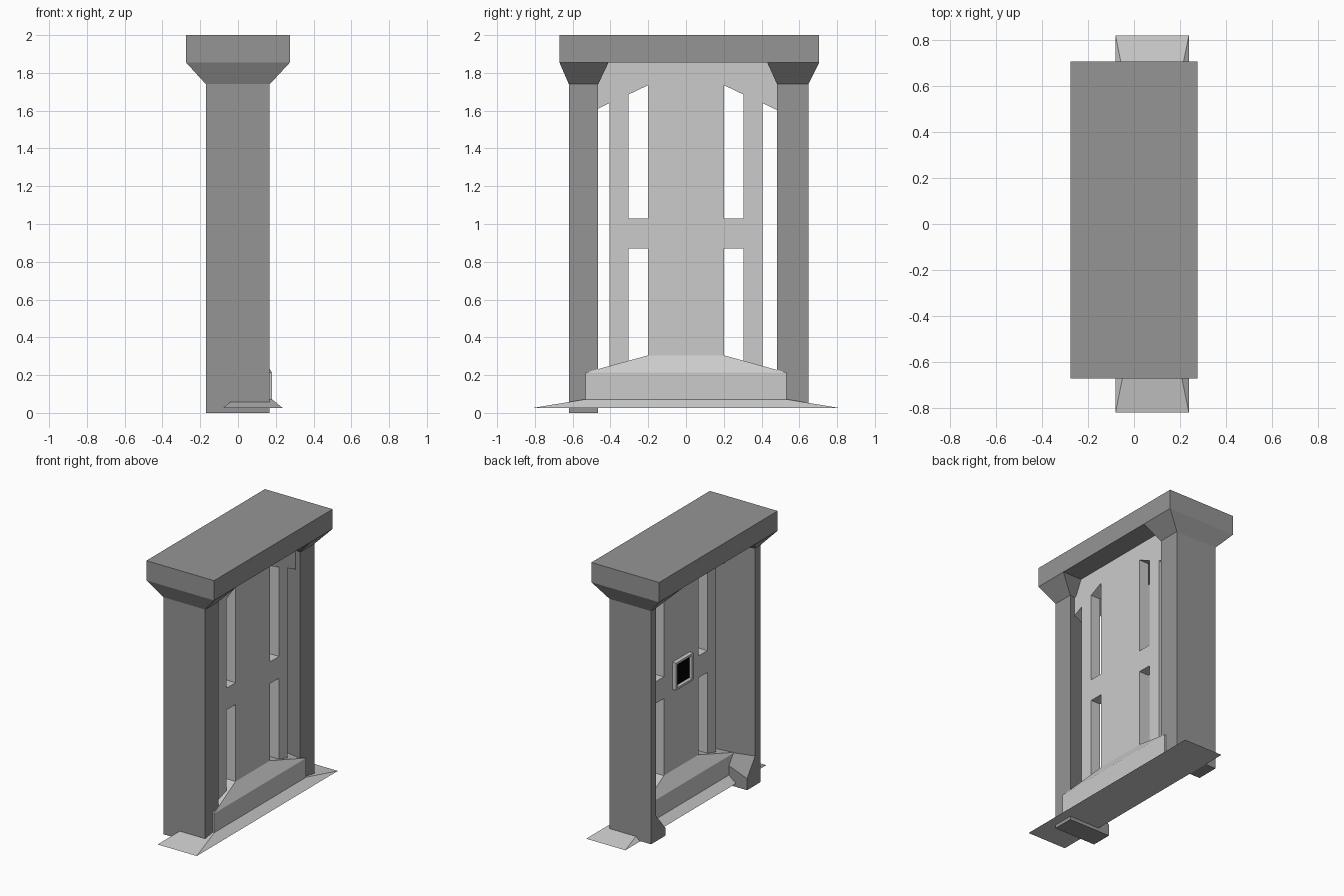
import bpy, bmesh
from mathutils import Vector

if "Cube" in bpy.data.objects:
    bpy.data.objects.remove(bpy.data.objects["Cube"])

DARK = (.3, .3, .3, 1)
mats = {}


def finish(bm, name, color=None):
    bmesh.ops.recalc_face_normals(bm, faces=bm.faces[:])
    me = bpy.data.meshes.new(name)
    bm.to_mesh(me)
    bm.free()
    ob = bpy.data.objects.new(name, me)
    bpy.context.collection.objects.link(ob)
    if color:
        if color not in mats:
            mats[color] = bpy.data.materials.new("dark_stone" if color == DARK else "black_glass")
            mats[color].diffuse_color = color
        me.materials.append(mats[color])
    return ob


def rect(x0, x1, y0, y1, z):
    return [(x0, y0, z), (x1, y0, z), (x1, y1, z), (x0, y1, z)]


def square_yz(x, half, z):
    return [(x, sy * half, z + sz * half) for sy, sz in ((-1, -1), (1, -1), (1, 1), (-1, 1))]


def loft(name, rings, color=None):
    """Skin a stack of four-point rings and cap both ends."""
    bm = bmesh.new()
    vs = [[bm.verts.new(p) for p in r] for r in rings]
    for a, b in zip(vs, vs[1:]):
        for i in range(4):
            j = (i + 1) % 4
            bm.faces.new((a[i], a[j], b[j], b[i]))
    bm.faces.new(vs[0])
    bm.faces.new(vs[-1])
    return finish(bm, name, color)


def extrude_x(name, loops, x0, x1):
    """Fill (y, z) loops, inner loops being holes, and extrude along x."""
    bm = bmesh.new()
    for loop in loops:
        vs = [bm.verts.new((x0, y, z)) for y, z in loop]
        for i, v in enumerate(vs):
            bm.edges.new((v, vs[(i + 1) % len(vs)]))
    bmesh.ops.triangle_fill(bm, use_beauty=True, edges=bm.edges[:])
    ext = bmesh.ops.extrude_face_region(bm, geom=bm.faces[:])
    verts = [g for g in ext["geom"] if isinstance(g, bmesh.types.BMVert)]
    bmesh.ops.translate(bm, vec=Vector((x1 - x0, 0, 0)), verts=verts)
    return finish(bm, name)


# Lintel slab
loft("lintel", [rect(-.275, .275, -.67, .705, 1.855), rect(-.275, .275, -.67, .705, 2)], DARK)


# Pillars: inner side tapers towards the back, above a full-width foot
def pillar(name, base, outer, inner, back_inner, cap_outer, cap_inner):
    b, f = -.17, .168

    def ring(z, yb):
        return [(b, outer, z), (f, outer, z), (f, inner, z), (b, yb, z)]
    bm = bmesh.new()
    P, F = bm.verts.new, bm.faces.new
    floor = [P(p) for p in ring(base, inner)]
    neck = [P(p) for p in ring(1.74, back_inner)]
    top = [P(p) for p in rect(-.275, .275, cap_outer, cap_inner, 1.855)]
    knee = P((f, inner, .215))
    foot = P((b, inner, .085))
    ledge = P((b, back_inner, .215))
    F(floor)
    F((floor[0], floor[1], neck[1], neck[0]))
    F((floor[1], floor[2], knee, neck[2], neck[1]))
    F((floor[2], floor[3], foot, knee))
    F((foot, ledge, knee))
    F((knee, ledge, neck[3], neck[2]))
    F((floor[3], floor[0], neck[0], neck[3], ledge, foot))
    # Flared capital
    for i in range(4):
        j = (i + 1) % 4
        F((neck[i], neck[j], top[j], top[i]))
    F(top)
    finish(bm, name, DARK)


pillar("pillar_left", 0, -.62, -.465, -.56, -.67, -.41)
pillar("pillar_right", .028, .648, .482, .59, .705, .43)

# Base: flared skirt, upright step, hipped top
loft("base_step", [
    rect(-.08, .238, -.818, .818, .025),
    rect(-.023, .18, -.533, .533, .072),
    rect(-.023, .18, -.533, .533, .213),
    rect(.04, .12, -.2, .2, .305)])

# Slotted door panel
half = [(.2, .2), (.2, .87), (.305, .87), (.305, .2), (.405, .2),
        (.405, 1.64), (.52, 1.585), (.52, 1.855)]
slot = [(.2, 1.03), (.305, 1.03), (.305, 1.685), (.2, 1.735)]


def flip(pts):
    return [(-y, z) for y, z in reversed(pts)]


extrude_x("slotted_panel", [half + flip(half), slot, flip(slot)], .04, .12)

# Framed display on the back of the panel
loft("display_frame", [square_yz(.045, .1, 1), square_yz(.01, .1, 1),
                       square_yz(.01, .085, 1), square_yz(.024, .075, 1)])
loft("display_screen", [square_yz(.03, .074, 1), square_yz(.022, .074, 1)], (0, 0, 0, 1))

for m in bpy.data.materials:
    if m.users and not m.is_grease_pencil:
        m.use_nodes = True
        m.node_tree.nodes["Principled BSDF"].inputs["Base Color"].default_value = m.diffuse_color
